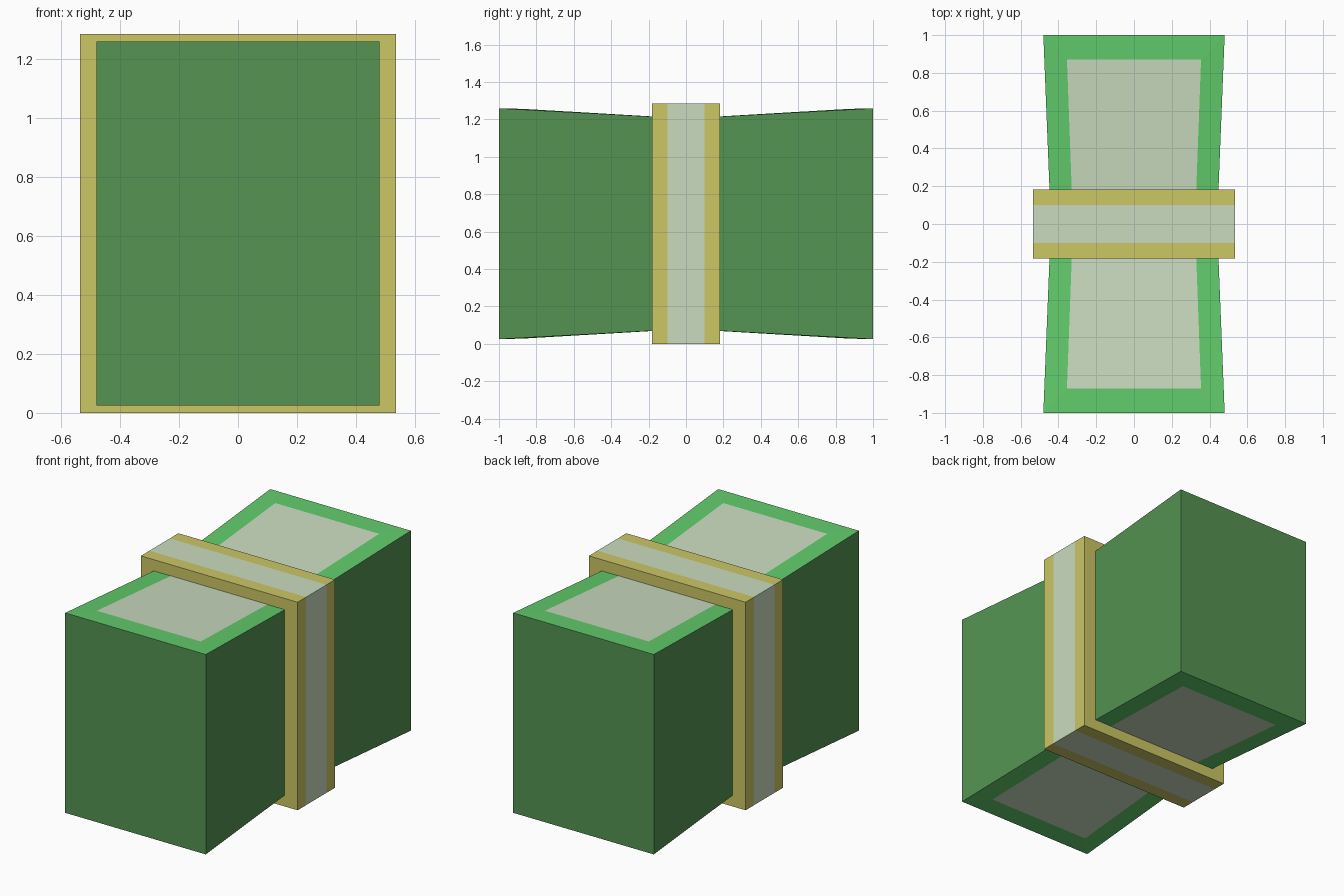
import bpy, bmesh

if "Cube" in bpy.data.objects:
    bpy.data.objects.remove(bpy.data.objects["Cube"])

MID = 0.642  # height of the model's centre


def material(name, rgb):
    m = bpy.data.materials.new(name)
    m.diffuse_color = (*rgb, 1)
    m.use_nodes = True
    m.node_tree.nodes["Principled BSDF"].inputs["Base Color"].default_value = m.diffuse_color
    return m


DARK = material("dark_green", (0.09, 0.295, 0.084))
BRIGHT = material("bright_green", (0.12, 0.60, 0.147))
YELLOW = material("yellow", (0.60, 0.57, 0.13))
PALE = material("pale", (0.59, 0.71, 0.52))


def finish(name, bm, mats):
    bmesh.ops.remove_doubles(bm, verts=bm.verts, dist=0.0005)
    bmesh.ops.recalc_face_normals(bm, faces=bm.faces)
    me = bpy.data.meshes.new(name)
    bm.to_mesh(me)
    bm.free()
    for m in mats:
        me.materials.append(m)
    ob = bpy.data.objects.new(name, me)
    bpy.context.collection.objects.link(ob)
    return ob


# Bow body: one flared lobe, mirrored front to back
bm = bmesh.new()


def face(points, mat):
    bm.faces.new([bm.verts.new(p) for p in points]).material_index = mat


for s in (-1, 1):
    def pt(x, y, h):
        return (x, y, MID + s * h)

    # top / bottom: bright border around a pale panel
    face([pt(-.355, .87, .614), pt(.355, .87, .614), pt(.323, 0, .563), pt(-.323, 0, .563)], 2)
    face([pt(-.48, 1, .617), pt(.48, 1, .617), pt(.355, .87, .614), pt(-.355, .87, .614)], 1)
    for k in (-1, 1):
        face([pt(k * .48, 1, .617), pt(k * .355, .87, .614), pt(k * .323, 0, .563), pt(k * .44, 0, .563)], 1)
    # plain side wall
    face([(s * .48, 1, MID - .617), (s * .48, 1, MID + .617),
          (s * .44, 0, MID + .563), (s * .44, 0, MID - .563)], 0)
# end wall
face([(-.48, 1, MID - .617), (.48, 1, MID - .617), (.48, 1, MID + .617), (-.48, 1, MID + .617)], 0)
body = finish("bow_body", bm, (DARK, BRIGHT, PALE))
mirror = body.modifiers.new("front_back", "MIRROR")
mirror.use_axis = (False, True, False)

# Knot band: box cut into three strips, pale stripe around the middle
bm = bmesh.new()
bmesh.ops.create_cube(bm, size=1)
for v in bm.verts:
    v.co = (v.co.x * 1.07, v.co.y * 0.366, v.co.z * 1.284 + MID)
for y in (-.1, .1):
    bmesh.ops.bisect_plane(bm, geom=bm.verts[:] + bm.edges[:] + bm.faces[:],
                           plane_co=(0, y, 0), plane_no=(0, 1, 0))
for f in bm.faces:
    f.material_index = int(abs(f.calc_center_median().y) < .05)
finish("knot_band", bm, (YELLOW, PALE))
